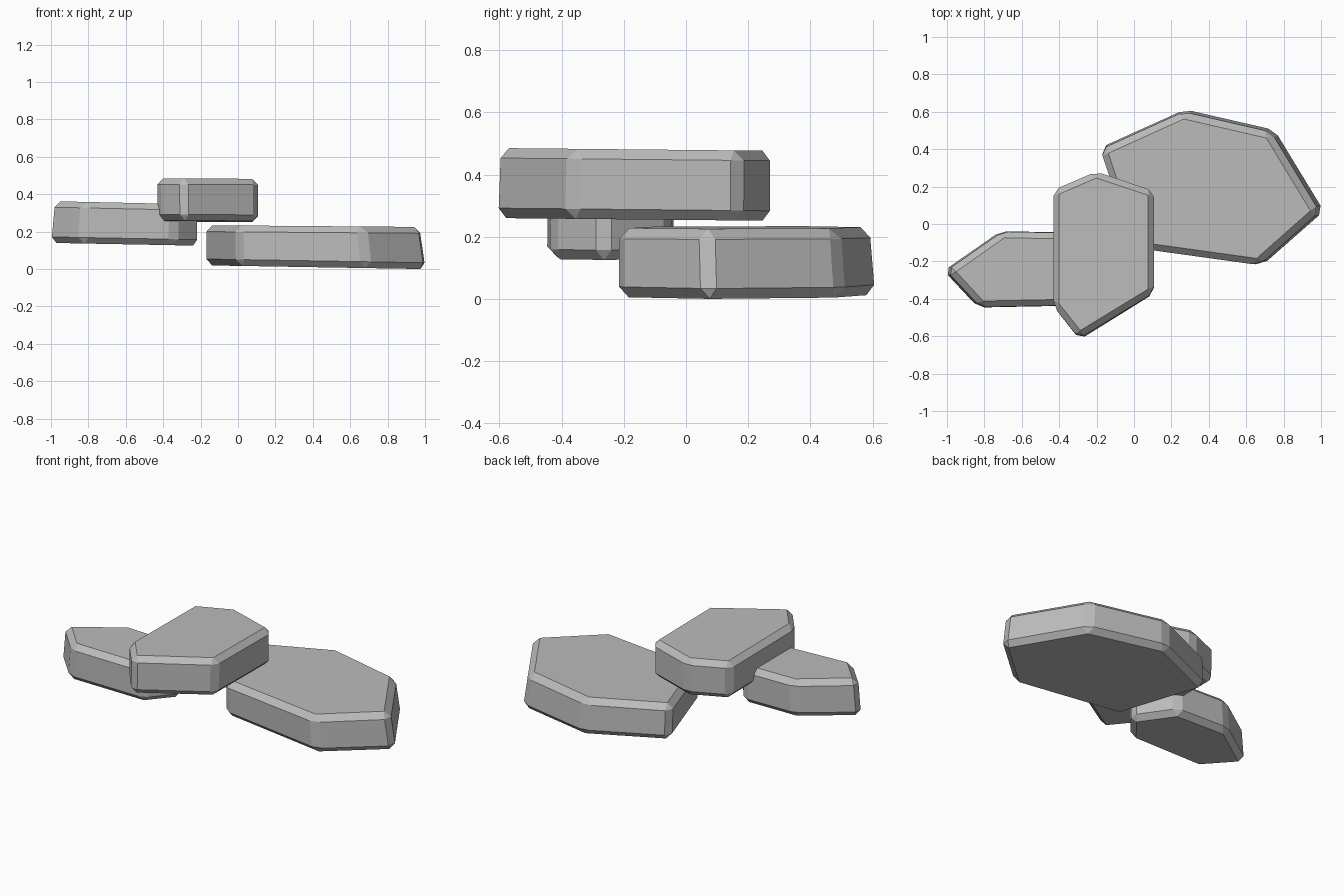
import bpy, bmesh

if "Cube" in bpy.data.objects:
    bpy.data.objects.remove(bpy.data.objects["Cube"])

stone = bpy.data.materials.new("stone_grey")
stone.diffuse_color = (0.5, 0.5, 0.5, 1.0)
stone.use_nodes = True
stone.node_tree.nodes["Principled BSDF"].inputs["Base Color"].default_value = stone.diffuse_color


def slab(name, outline, bottom, top, pivot, taper, bevel):
    """Chamfered slab: bottom/top are (z0, slope_x, slope_y) planes,
    the upper outline is scaled by taper about pivot."""
    bm = bmesh.new()

    def plane(p, x, y):
        return p[0] + p[1] * x + p[2] * y

    low, high = [], []
    for x, y in outline:
        low.append(bm.verts.new((x, y, plane(bottom, x, y))))
        tx = pivot[0] + (x - pivot[0]) * taper[0]
        ty = pivot[1] + (y - pivot[1]) * taper[1]
        high.append(bm.verts.new((tx, ty, plane(top, tx, ty))))
    n = len(outline)
    bm.faces.new(low[::-1])
    bm.faces.new(high)
    for i in range(n):
        j = (i + 1) % n
        bm.faces.new((low[i], low[j], high[j], high[i]))
    bmesh.ops.recalc_face_normals(bm, faces=bm.faces)
    # single flat chamfer along every edge
    bmesh.ops.bevel(bm, geom=bm.edges[:], offset=bevel, offset_type='OFFSET',
                    segments=1, profile=0.5, affect='EDGES')
    mesh = bpy.data.meshes.new(name)
    bm.to_mesh(mesh)
    bm.free()
    mesh.materials.append(stone)
    obj = bpy.data.objects.new(name, mesh)
    bpy.context.collection.objects.link(obj)
    return obj


# Large low slab on the right
slab("large_stone",
     [(0.0, -0.125), (0.69, -0.22), (1.02, 0.07), (0.755, 0.505),
      (0.275, 0.615), (-0.18, 0.41)],
     (0.017, -0.017, 0.0), (0.233, -0.008, 0.0),
     (-0.16, -0.2), (0.972, 0.978), 0.034)

# Upper slab resting across the other two
slab("upper_stone",
     [(-0.29, -0.62), (0.108, -0.372), (0.108, 0.175), (-0.2, 0.28),
      (-0.427, 0.18), (-0.427, -0.445)],
     (0.254, 0.0, -0.01), (0.479, 0.0, -0.01),
     (0.1, 0.27), (1.01, 0.99), 0.032)

# Small middle-height slab on the left
slab("left_stone",
     [(-0.835, -0.447), (-0.34, -0.437), (-0.2, -0.265), (-0.36, -0.045),
      (-0.715, -0.038), (-1.02, -0.25)],
     (0.121, -0.019, 0.0), (0.341, -0.022, 0.0),
     (-0.2, -0.25), (0.975, 0.985), 0.032)
